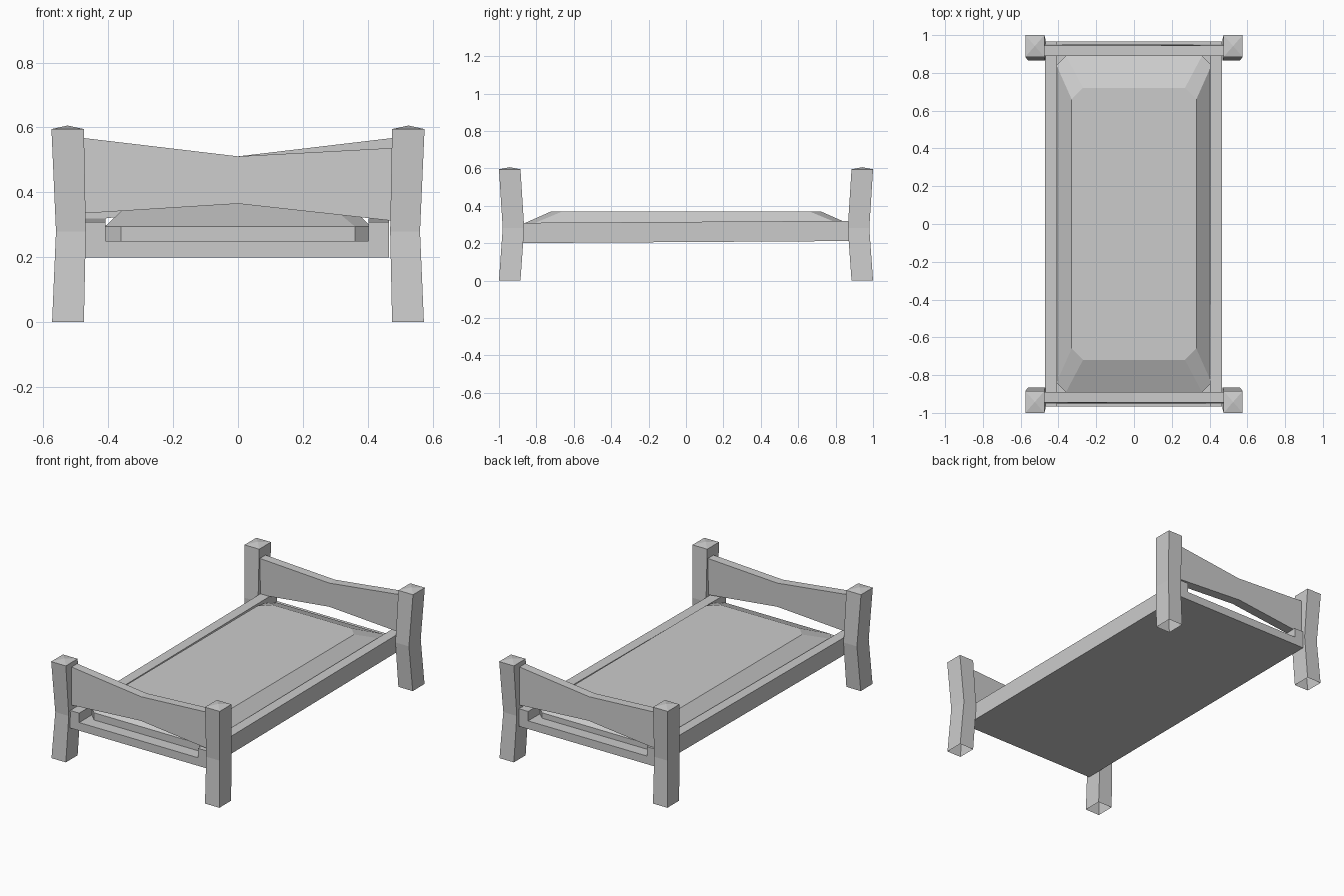
import bpy
import bmesh

if "Cube" in bpy.data.objects:
    bpy.data.objects.remove(bpy.data.objects["Cube"], do_unlink=True)

GREY = (0.6, 0.6, 0.6, 1.0)
grey = bpy.data.materials.new("plain grey")
grey.use_nodes = True
grey.diffuse_color = GREY
grey.node_tree.nodes["Principled BSDF"].inputs["Base Color"].default_value = GREY


def loft(name, rings, cap_start=True, peak=None):
    """Skin matching rings of points; close the last ring flat or to a peak."""
    bm = bmesh.new()
    loops = [[bm.verts.new(p) for p in ring] for ring in rings]
    n = len(loops[0])
    for a, b in zip(loops, loops[1:]):
        for i in range(n):
            j = (i + 1) % n
            bm.faces.new((a[i], a[j], b[j], b[i]))
    if cap_start:
        bm.faces.new(loops[0][::-1])
    if peak:
        tip = bm.verts.new(peak)
        for i in range(n):
            bm.faces.new((loops[-1][i], loops[-1][(i + 1) % n], tip))
    else:
        bm.faces.new(loops[-1])
    bmesh.ops.recalc_face_normals(bm, faces=bm.faces)
    mesh = bpy.data.meshes.new(name)
    bm.to_mesh(mesh)
    bm.free()
    mesh.materials.append(grey)
    obj = bpy.data.objects.new(name, mesh)
    bpy.context.collection.objects.link(obj)
    return obj


def rect(x0, x1, y0, y1, z):
    return [(x0, y0, z), (x1, y0, z), (x1, y1, z), (x0, y1, z)]


def chamfered(hx, hy, c, z):
    """Rectangle outline with cut corners."""
    return [(hx, -hy + c, z), (hx, hy - c, z), (hx - c, hy, z), (-hx + c, hy, z),
            (-hx, hy - c, z), (-hx, -hy + c, z), (-hx + c, -hy, z), (hx - c, -hy, z)]


# Four posts, bent inward at the middle, open underneath, low peaked tops
for side, sx in (("left", 1), ("right", -1)):
    for end, sy in (("front", -1), ("back", 1)):
        rings = [rect(sx * xi, sx * xo, sy * yi, sy * yo, z) for xi, xo, yi, yo, z in (
            (0.475, 0.573, 0.885, 1.0, 0),
            (0.469, 0.561, 0.865, 0.98, 0.28),
            (0.475, 0.575, 0.885, 1.0, 0.595))]
        loft(f"{end}_{side}_post", rings, cap_start=False,
             peak=(sx * 0.525, sy * 0.942, 0.606))

# Curved end boards, the back one turned half way round
for name, s in (("foot_board", 1), ("head_board", -1)):
    profile = [(-0.48, 0.335, 0.568), (0, 0.365, 0.511), (0.48, 0.312, 0.537)]
    loft(name, [[(s * x, s * -0.95, lo), (s * x, s * -0.89, lo),
                 (s * x, s * -0.89, hi), (s * x, s * -0.945, hi)]
                for x, lo, hi in profile])

# Side rails and bed base, rising slightly toward the back
FRONT, BACK, RISE = -0.965, 0.965, 0.012


def beam(name, x0, x1, z0, z1):
    def section(y, dz):
        return [(x0, y, z0 + dz), (x1, y, z0 + dz), (x1, y, z1 + dz), (x0, y, z1 + dz)]
    loft(name, [section(FRONT, 0), section(BACK, RISE)])


beam("right_rail", -0.47, -0.408, 0.2, 0.308)
beam("left_rail", 0.402, 0.465, 0.2, 0.308)
beam("bed_base", -0.43, 0.43, 0.2, 0.25)

# Mattress with sloping shoulders and cut corners
loft("mattress", [chamfered(0.41, 0.89, 0.05, 0.25),
                  chamfered(0.41, 0.89, 0.05, 0.295),
                  chamfered(0.33, 0.72, 0.06, 0.37)])
